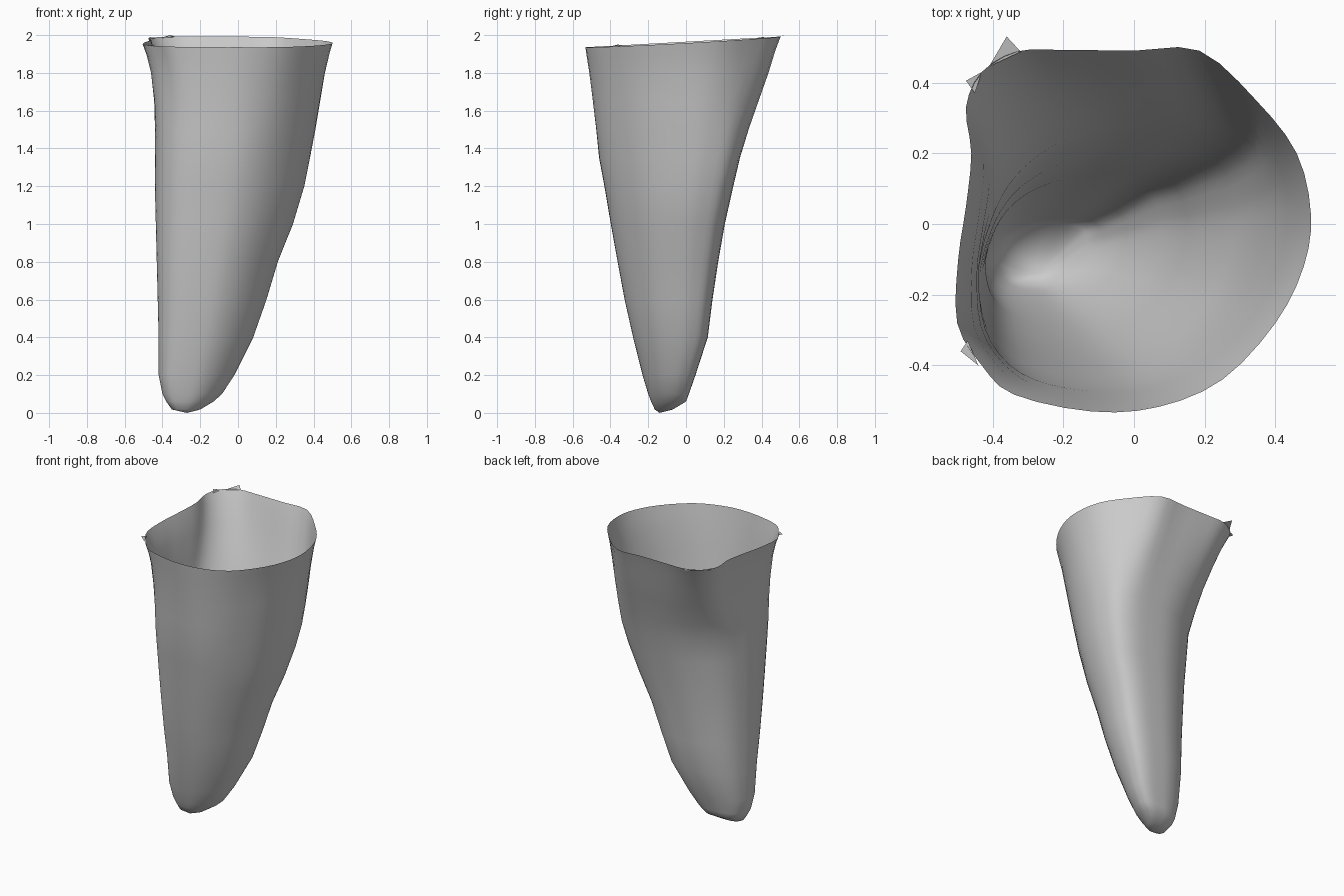
import bpy, bmesh
from mathutils import Vector

if "Cube" in bpy.data.objects:
    bpy.data.objects.remove(bpy.data.objects["Cube"])

# rim outline (real x, y) and the matching lower section (unit box)
RIM = [(.5, .03), (.46, .2), (.345, .35), (.185, .49), (0, .49), (-.2, .492), (-.33, .488),
       (-.43, .43), (-.475, .33), (-.46, .2), (-.475, .05), (-.497, -.1), (-.5, -.28),
       (-.43, -.4), (-.34, -.482), (-.12, -.53), (.07, -.517), (.25, -.44), (.4, -.28), (.48, -.12)]
LOW = [(1, .32), (.98, .58), (.89, .84), (.64, .98), (.25, 1), (-.12, .97), (-.46, .84),
       (-.69, .66), (-.84, .44), (-.93, .2), (-.98, 0), (-1, -.22), (-.94, -.57),
       (-.77, -.83), (-.48, -.96), (-.1, -1), (.2, -.94), (.5, -.74), (.78, -.4), (.93, -.05)]
# z, x min, x max, y min, y max
EXTENT = [(.018, -.35, -.2, -.165, -.07), (.06, -.38, -.13, -.185, 0), (.1, -.4, -.085, -.2, .015),
          (.2, -.42, -.02, -.23, .05), (.4, -.42, .08, -.28, .115), (.6, -.425, .15, -.325, .14),
          (.8, -.43, .21, -.362, .17), (1, -.435, .29, -.398, .205), (1.2, -.44, .35, -.432, .25),
          (1.35, -.44, .38, -.46, .285), (1.5, -.44, .41, -.475, .33), (1.65, -.445, .435, -.493, .38),
          (1.8, -.46, .46, -.511, .43), (1.9, -.48, .483, -.523, .463), (1.965, -.5, .5, -.53, .49)]
SUB = 3


def smooth_loop(pts):
    """Closed Catmull-Rom curve through the points."""
    out, n = [], len(pts)
    for i in range(n):
        a, b, c, d = (Vector(pts[(i + k) % n]) for k in (-1, 0, 1, 2))
        for s in range(SUB):
            t = s / SUB
            out.append(.5 * (2 * b + (c - a) * t + (2 * a - 5 * b + 4 * c - d) * t * t
                             + (3 * b - a - 3 * c + d) * t ** 3))
    return out


def add_object(name, bm):
    me = bpy.data.meshes.new(name)
    bm.to_mesh(me)
    bm.free()
    for p in me.polygons:
        p.use_smooth = True
    ob = bpy.data.objects.new(name, me)
    bpy.context.collection.objects.link(ob)


rim = [((x / .5), (y + .02) / .51) for x, y in RIM]

# tapered open shell
bm = bmesh.new()
rings = []
for z, x0, x1, y0, y1 in EXTENT:
    t = min(1, max(0, (z - 1.35) / .615))
    shape = smooth_loop([Vector(a).lerp(Vector(b), t) for a, b in zip(LOW, rim)])
    ring = []
    for p in shape:
        x = (x0 + x1) / 2 + p.x * (x1 - x0) / 2
        y = (y0 + y1) / 2 + p.y * (y1 - y0) / 2
        tilt = (.055 * y - .015 * max(0, x)) * max(0, (z - 1.8) / .165)
        ring.append(bm.verts.new((x, y, z + tilt)))
    rings.append(ring)
n = len(rings[0])
for a, b in zip(rings, rings[1:]):
    for i in range(n):
        j = (i + 1) % n
        bm.faces.new((a[i], a[j], b[j], b[i]))
# rounded tip
tip = bm.verts.new((-.27, -.14, 0))
for i in range(n):
    bm.faces.new((tip, rings[0][(i + 1) % n], rings[0][i]))
add_object("tapered_shell", bm)

# small torn points on the rim
bm = bmesh.new()
for tri in [((-.32, .487, 1.99), (-.36, .53, 2), (-.41, .445, 1.985)),
            ((-.43, .43, 1.985), (-.475, .405, 1.99), (-.45, .37, 1.98)),
            ((-.47, -.33, 1.945), (-.49, -.36, 1.95), (-.44, -.4, 1.94))]:
    bm.faces.new([bm.verts.new(v) for v in tri])
add_object("rim_points", bm)
